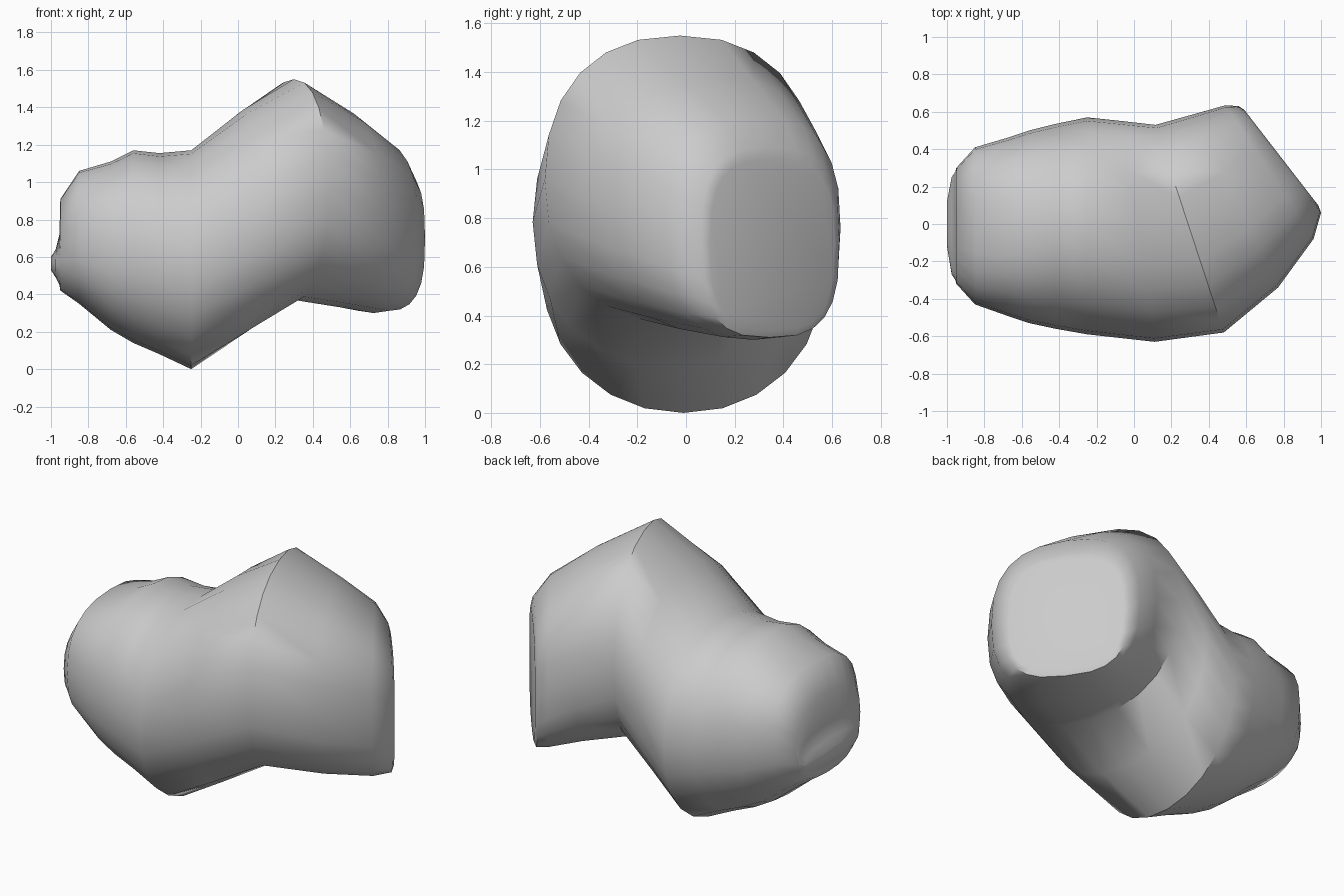
import bpy, bmesh, math

if "Cube" in bpy.data.objects:
    bpy.data.objects.remove(bpy.data.objects["Cube"])

SIDES = 24

# Upright cross-sections along the bent path, each spanning a line in plan:
# front x, front y, back x, back y, z bottom, z top, squareness
SECTIONS = [
    # left arm
    (-1.00, -0.12, -1.00, 0.12, 0.53, 0.60, 2.2),
    (-0.975, -0.27, -0.975, 0.25, 0.49, 0.64, 2.3),
    (-0.955, -0.30, -0.955, 0.28, 0.45, 0.72, 2.4),
    (-0.95, -0.32, -0.95, 0.30, 0.42, 0.91, 2.5),
    (-0.85, -0.43, -0.85, 0.41, 0.35, 1.06, 2.5),
    (-0.68, -0.49, -0.68, 0.46, 0.21, 1.11, 2.3),
    (-0.56, -0.53, -0.56, 0.50, 0.14, 1.17, 2.2),
    (-0.42, -0.56, -0.42, 0.535, 0.08, 1.155, 2.1),
    # lower elbow, middle, upper elbow
    (-0.25, -0.59, -0.25, 0.57, 0.00, 1.17, 2.1),
    (0.11, -0.63, -0.06, 0.55, 0.185, 1.385, 2.2),
    (0.48, -0.58, 0.115, 0.53, 0.37, 1.55, 2.3),
    # right arm, turning towards the back
    (0.77, -0.34, 0.33, 0.59, 0.33, 1.38, 2.4),
    (0.96, -0.08, 0.49, 0.635, 0.30, 1.22, 2.6),
    (1.00, 0.06, 0.56, 0.63, 0.31, 1.09, 2.9),
    (0.985, 0.10, 0.59, 0.61, 0.34, 1.04, 3.0),
]


def section_points(x0, y0, x1, y1, z0, z1, n):
    """Rounded square standing on a line in plan."""
    pts = []
    for i in range(SIDES):
        a = 2 * math.pi * i / SIDES
        c, s = math.cos(a), math.sin(a)
        t = (1 + math.copysign(abs(c) ** (2 / n), c)) / 2
        h = (1 + math.copysign(abs(s) ** (2 / n), s)) / 2
        pts.append((x0 + (x1 - x0) * t, y0 + (y1 - y0) * t, z0 + (z1 - z0) * h))
    return pts


# Kinked solid body, lofted through the sections
bm = bmesh.new()
rings = [[bm.verts.new(p) for p in section_points(*s)] for s in SECTIONS]
for a, b in zip(rings, rings[1:]):
    for i in range(SIDES):
        j = (i + 1) % SIDES
        bm.faces.new((a[i], a[j], b[j], b[i]))
bm.faces.new(rings[0])
bm.faces.new(rings[-1])
bmesh.ops.recalc_face_normals(bm, faces=bm.faces)

mesh = bpy.data.meshes.new("kinked_body")
bm.to_mesh(mesh)
bm.free()
body = bpy.data.objects.new("kinked_body", mesh)
bpy.context.collection.objects.link(body)

# Smooth surface with crisp end edges
bpy.context.view_layer.objects.active = body
body.select_set(True)
bpy.ops.object.shade_smooth_by_angle(angle=math.radians(50))
